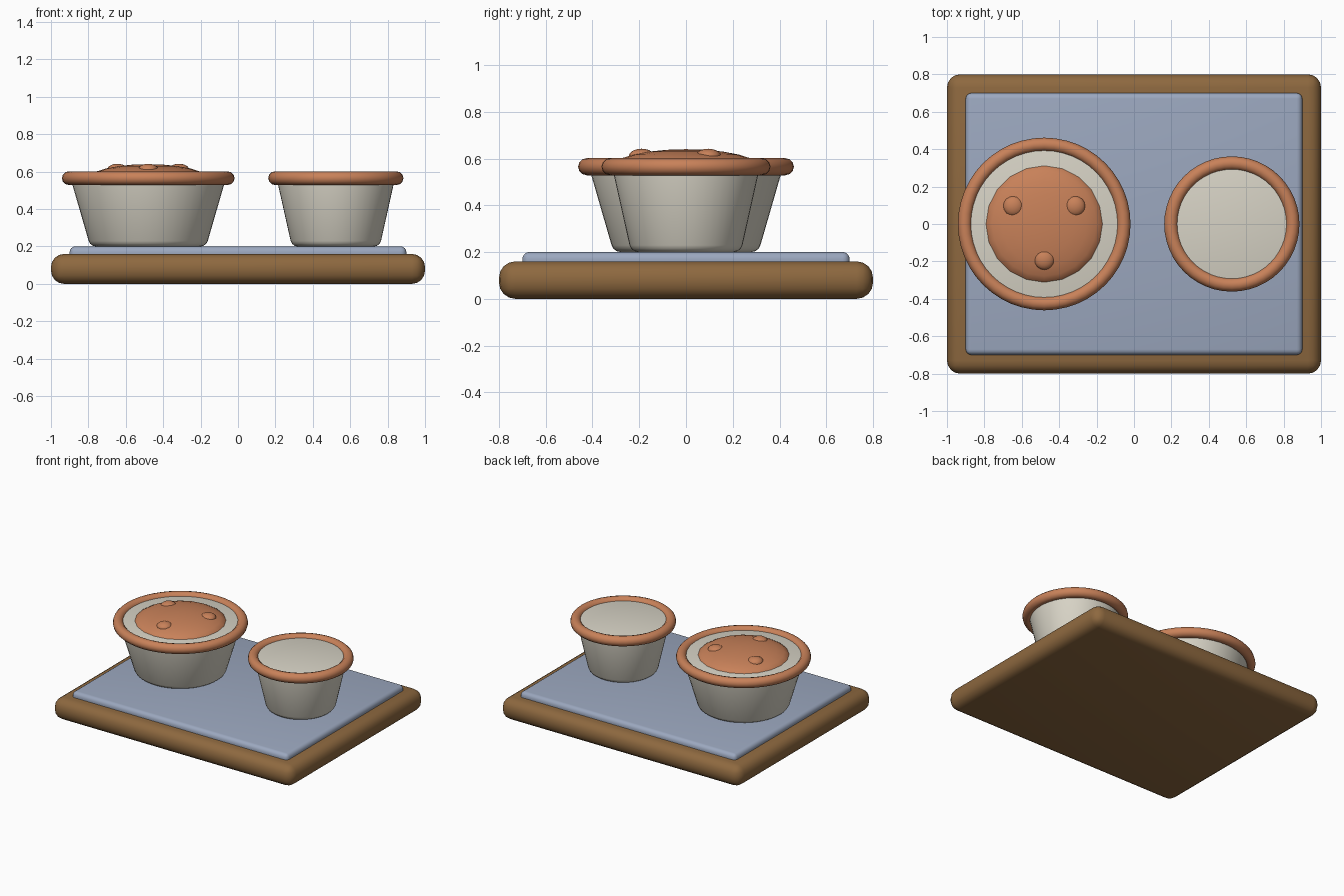
import bpy, bmesh, math

if "Cube" in bpy.data.objects:
    bpy.data.objects.remove(bpy.data.objects["Cube"])


def material(name, rgb):
    m = bpy.data.materials.new(name)
    m.diffuse_color = (*rgb, 1)
    m.use_nodes = True
    m.node_tree.nodes["Principled BSDF"].inputs["Base Color"].default_value = m.diffuse_color
    return m


WOOD = material("wood", (0.27, 0.14, 0.05))
BLUE = material("blue_mat", (0.33, 0.39, 0.52))
CREAM = material("cream", (0.68, 0.65, 0.56))
CLAY = material("terracotta", (0.58, 0.22, 0.10))


def finish(name, mat, angle=40):
    ob = bpy.context.object
    ob.name = name
    ob.data.materials.append(mat)
    bpy.ops.object.shade_smooth_by_angle(angle=math.radians(angle))
    return ob


def slab(name, sx, sy, z0, z1, bevel, mat):
    bpy.ops.mesh.primitive_cube_add(size=1, location=(0, 0, (z0 + z1) / 2))
    ob = bpy.context.object
    ob.scale = (sx, sy, z1 - z0)
    bpy.ops.object.transform_apply(location=False, rotation=False, scale=True)
    mod = ob.modifiers.new("round", 'BEVEL')
    mod.width, mod.segments = bevel, 4
    bpy.ops.object.modifier_apply(modifier=mod.name)
    finish(name, mat)


def bowl(name, x, r_bottom, r_top, r_rim):
    # tapered solid body with a rounded foot
    bpy.ops.mesh.primitive_cone_add(vertices=48, radius1=r_bottom, radius2=r_top,
                                    depth=0.38, location=(x, 0, 0.39))
    ob = bpy.context.object
    mod = ob.modifiers.new("round", 'BEVEL')
    mod.width, mod.segments = 0.03, 3
    mod.limit_method, mod.angle_limit = 'ANGLE', math.radians(40)
    bpy.ops.object.modifier_apply(modifier=mod.name)
    finish(name, CREAM)
    # rolled rim
    bpy.ops.mesh.primitive_torus_add(major_radius=r_rim, minor_radius=0.0365,
                                     major_segments=48, minor_segments=12,
                                     location=(x, 0, 0.565))
    finish(name + "_rim", CLAY)


def blob(name, loc, r, h, seg, rings):
    bpy.ops.mesh.primitive_uv_sphere_add(segments=seg, ring_count=rings, radius=1, location=loc)
    bpy.context.object.scale = (r, r, h)
    bpy.ops.object.transform_apply(location=False, rotation=False, scale=True)
    finish(name, CLAY, 60)


# tray base and mat
slab("base", 2.0, 1.6, 0.0, 0.16, 0.07, WOOD)
slab("mat", 1.8, 1.4, 0.12, 0.20, 0.03, BLUE)

# two bowls
bowl("food_bowl", -0.48, 0.31, 0.42, 0.425)
bowl("water_bowl", 0.523, 0.235, 0.32, 0.325)

# food mound with three lumps
blob("food_mound", (-0.48, 0, 0.56), 0.322, 0.08, 20, 12)
for i in range(3):
    a = math.radians(-90 + 120 * i)
    blob(f"food_lump_{i + 1}", (-0.48 + 0.19 * math.cos(a), 0.19 * math.sin(a), 0.61),
         0.055, 0.032, 16, 10)
